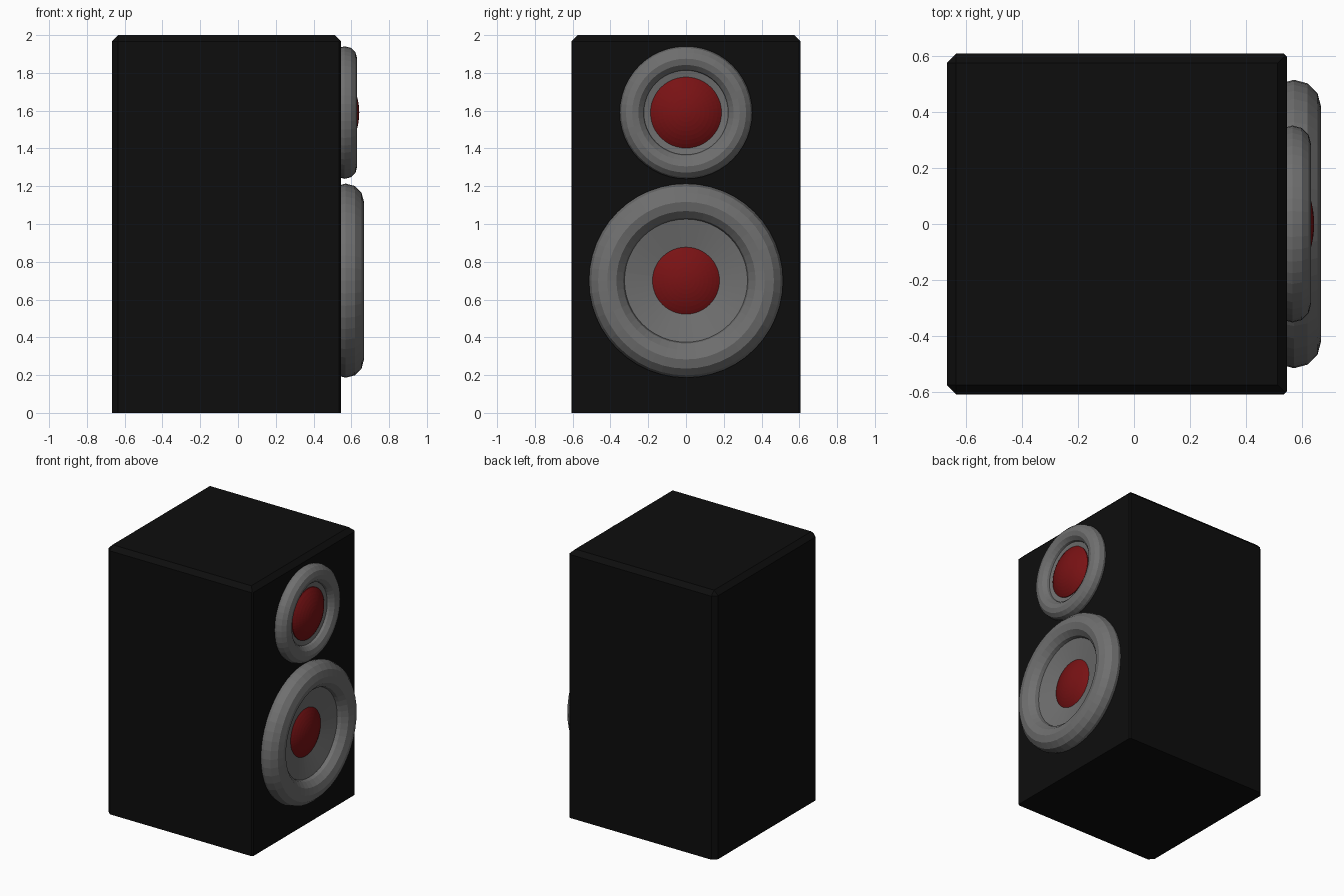
import bpy, bmesh, math
from mathutils import Matrix

if "Cube" in bpy.data.objects:
    bpy.data.objects.remove(bpy.data.objects["Cube"])


def material(name, rgb):
    m = bpy.data.materials.new(name)
    m.diffuse_color = (*rgb, 1)
    m.use_nodes = True
    m.node_tree.nodes["Principled BSDF"].inputs["Base Color"].default_value = m.diffuse_color
    return m


BLACK = material("cabinet_black", (0.004, 0.004, 0.004))
GREY = material("driver_grey", (0.16, 0.16, 0.16))
RED = material("dome_red", (0.19, 0.006, 0.007))


def add_object(name, bm, mat):
    bmesh.ops.recalc_face_normals(bm, faces=bm.faces[:])
    me = bpy.data.meshes.new(name)
    bm.to_mesh(me)
    bm.free()
    me.materials.append(mat)
    ob = bpy.data.objects.new(name, me)
    bpy.context.collection.objects.link(ob)
    return ob


def lathe(name, profile, z, mat, closed=False, segs=48):
    """Revolve (radius, x) points about the x axis at height z."""
    bm = bmesh.new()
    vs = [bm.verts.new((x, 0, z + r)) for r, x in profile]
    es = [bm.edges.new(p) for p in zip(vs, vs[1:])]
    if closed:
        es.append(bm.edges.new((vs[-1], vs[0])))
    bmesh.ops.spin(bm, geom=vs + es, cent=(0, 0, z), axis=(1, 0, 0),
                   angle=math.tau, steps=segs, use_merge=False)
    bmesh.ops.remove_doubles(bm, verts=bm.verts[:], dist=1e-5)
    return add_object(name, bm, mat)


def ring(name, major, minor, x, z):
    pts = [(major + minor * math.cos(i * math.tau / 12),
            x + minor * math.sin(i * math.tau / 12)) for i in range(12)]
    lathe(name, pts, z, GREY, closed=True)


def dome(name, radius, base, tip, z):
    h = tip - base
    big = (radius ** 2 + h ** 2) / (2 * h)
    a = math.asin(radius / big)
    pts = [(big * math.sin(a * i / 8), tip - big * (1 - math.cos(a * i / 8)))
           for i in range(9)]
    pts += [(radius, 0.53), (0, 0.53)]
    lathe(name, pts, z, RED)


# cabinet: wide chamfer on the top and rear edges, narrow on the front verticals
X0, X1, Y = -0.667, 0.545, 0.607
bm = bmesh.new()
bmesh.ops.create_cube(bm, size=1, matrix=Matrix.Translation(((X0 + X1) / 2, 0, 1))
                      @ Matrix.Diagonal((X1 - X0, 2 * Y, 2, 1)))


def vertical(e):
    return abs(e.verts[0].co.z - e.verts[1].co.z) > 1


wide = [e for e in bm.edges
        if all(v.co.z > 1.9 for v in e.verts)
        or (vertical(e) and e.verts[0].co.x < 0)]
bmesh.ops.bevel(bm, geom=wide, offset=0.033, segments=1, affect='EDGES')
narrow = [e for e in bm.edges if vertical(e)
          and all(v.co.x > X1 - 0.001 and abs(v.co.y) > Y - 0.04 for v in e.verts)]
bmesh.ops.bevel(bm, geom=narrow, offset=0.01, segments=1, affect='EDGES')
add_object("cabinet", bm, BLACK)

# woofer
ring("woofer_surround", 0.417, 0.097, 0.57, 0.70)
lathe("woofer_cone", [(0, 0.548), (0.14, 0.55), (0.34, 0.595), (0.34, 0.53), (0, 0.53)],
      0.70, GREY)
dome("woofer_dome", 0.18, 0.557, 0.607, 0.70)

# tweeter
ring("tweeter_surround", 0.285, 0.066, 0.565, 1.59)
lathe("tweeter_plate", [(0, 0.572), (0.18, 0.572), (0.23, 0.582), (0.23, 0.53), (0, 0.53)],
      1.59, GREY)
dome("tweeter_dome", 0.188, 0.58, 0.642, 1.59)
